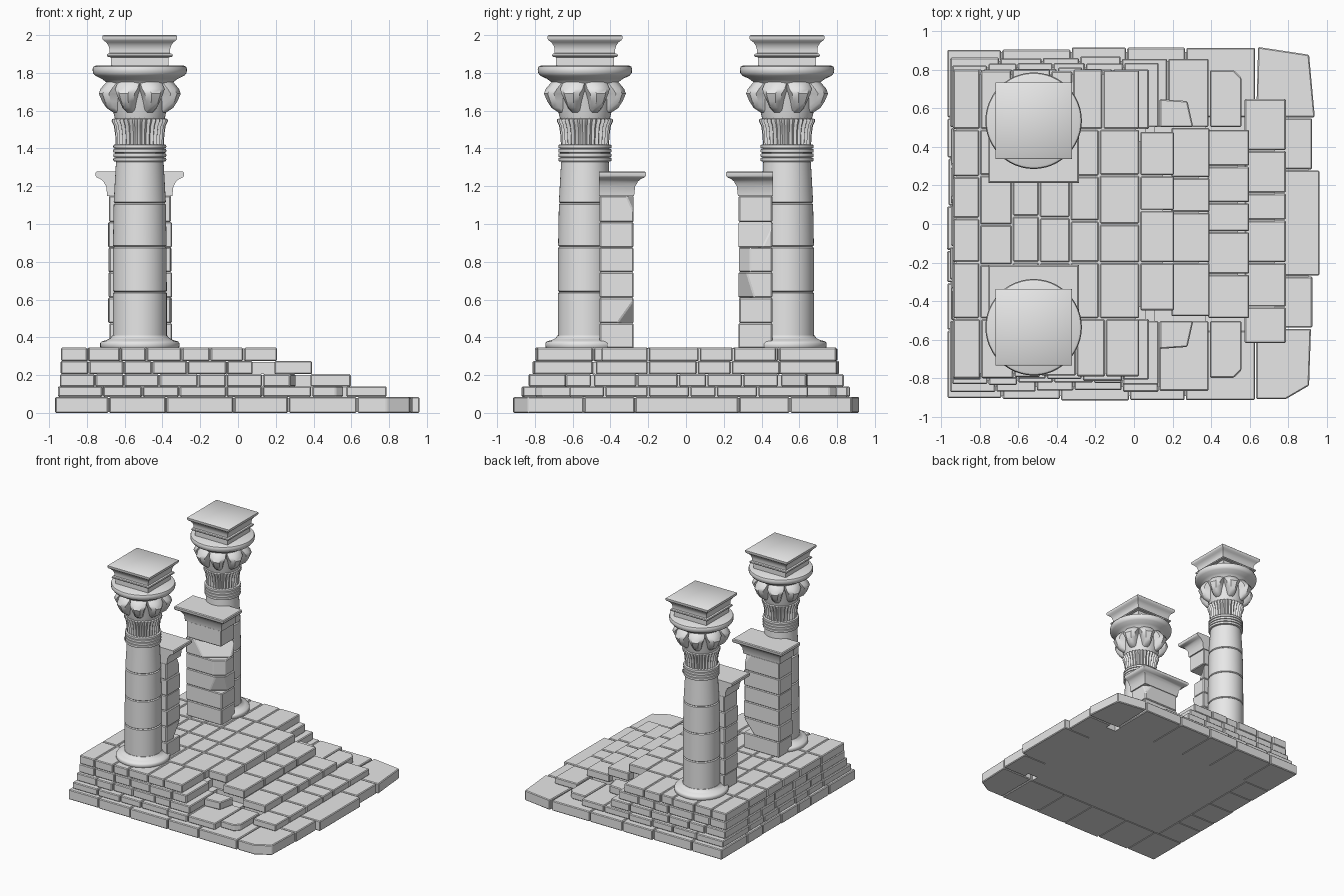
import bpy, bmesh, math, random
from mathutils import Vector

random.seed(4)
cube = bpy.data.objects.get("Cube")
if cube:
    bpy.data.objects.remove(cube)

stone_mat = bpy.data.materials.new("grey stone")
stone_mat.use_nodes = True
GREY = (0.8, 0.8, 0.8, 1)
stone_mat.diffuse_color = GREY
stone_mat.node_tree.nodes["Principled BSDF"].inputs["Base Color"].default_value = GREY


def finish(name, bm, smooth=False):
    bmesh.ops.recalc_face_normals(bm, faces=bm.faces)
    mesh = bpy.data.meshes.new(name)
    bm.to_mesh(mesh)
    bm.free()
    mesh.materials.append(stone_mat)
    obj = bpy.data.objects.new(name, mesh)
    bpy.context.collection.objects.link(obj)
    if smooth:
        bpy.ops.object.select_all(action='DESELECT')
        obj.select_set(True)
        bpy.context.view_layer.objects.active = obj
        bpy.ops.object.shade_smooth_by_angle(angle=math.radians(40))
    return obj


def loft(bm, rings):
    """Skin a stack of equal-length point rings and cap both ends."""
    loops = [[bm.verts.new(p) for p in ring] for ring in rings]
    n = len(loops[0])
    for low, high in zip(loops, loops[1:]):
        for i in range(n):
            j = (i + 1) % n
            bm.faces.new((low[i], low[j], high[j], high[i]))
    bm.faces.new(loops[0][::-1])
    bm.faces.new(loops[-1])


def rect(x0, x1, y0, y1):
    return [(x0, y0), (x1, y0), (x1, y1), (x0, y1)]


def stone(bm, plan, z0, z1, chip=None, bevel=0.006):
    """Add a worn block from a plan outline; chip is a (point, normal) cut."""
    block = bmesh.new()
    centre = sum((Vector(p) for p in plan), Vector((0, 0))) / len(plan)
    inset = [Vector(p) - 0.003 * Vector([math.copysign(1, d) for d in Vector(p) - centre]) for p in plan]
    loft(block, [[(p.x, p.y, z) for p in inset] for z in (z0, z1)])
    if chip:
        cut = bmesh.ops.bisect_plane(block, geom=block.verts[:] + block.edges[:] + block.faces[:],
                                     plane_co=chip[0], plane_no=chip[1], clear_outer=True)
        edges = [e for e in cut["geom_cut"] if isinstance(e, bmesh.types.BMEdge)]
        if edges:
            bmesh.ops.edgeloop_fill(block, edges=edges)
    bmesh.ops.recalc_face_normals(block, faces=block.faces)
    bmesh.ops.bevel(block, geom=block.edges[:], offset=bevel, segments=1, affect='EDGES')
    temp = bpy.data.meshes.new("temp")
    block.to_mesh(temp)
    block.free()
    bm.from_mesh(temp)
    bpy.data.meshes.remove(temp)


def breaks(a, b, n):
    """Uneven divisions between a and b."""
    step = (b - a) / n
    return [a] + [a + step * (i + random.uniform(-0.2, 0.2)) for i in range(1, n)] + [b]


def pairs(values):
    return zip(values, values[1:])


def wear():
    return random.uniform(-0.012, 0.004)


# Stepped platform: name, z range, left x, corner x, tread x range, row y range, tread seams
courses = [
    ("base_course", 0, .085, -.97, .63, .7, .965, .55, .915, [-.54, -.27, .28, .55]),
    ("second_course", .085, .14, -.955, .39, .57, .79, .5, .87, [-.62, -.43, -.2, .02, .16, .38, .65]),
    ("third_course", .14, .205, -.945, .13, .38, .6, .5, .835, [-.49, -.26, -.04, .11, .3, .49]),
    ("fourth_course", .205, .275, -.94, .08, .19, .395, .49, .815, [-.48, -.2, .06, .24, .5]),
    ("top_course", .275, .345, -.94, .03, .03, .21, .49, .8, [-.45, -.2, .07, .25, .48]),
]
for name, z0, z1, left, corner, tread, right, row, edge, seams in courses:
    bm = bmesh.new()
    # front and back rows
    for side in (-1, 1):
        for a, b in pairs(breaks(left, corner, 6 if z0 else 5)):
            y = sorted((side * row, side * (edge + wear())))
            stone(bm, rect(a, b, *y), z0, z1)
    # treads facing the steps, bowed slightly towards the middle
    for a, b in pairs(seams):
        bow = 0.14 * (max(abs(a), abs(b)) - 0.27) if not z0 else 0
        stone(bm, rect(tread, right - bow, a, b), z0, z1)
    # left wall, or the whole floor on the top course
    if name == "top_course":
        for a, b in pairs([left, -.8, -.63, -.49, -.33, -.18, tread]):
            for c, d in pairs([-row, -.2 + wear(), .03 + 4 * wear(), .25 + wear(), row]):
                stone(bm, rect(a, b, c, d), z0, z1)
    else:
        for a, b in pairs(breaks(-row, row, 5)):
            stone(bm, rect(left - wear() / 2, left + .25, a, b), z0, z1)
    # broken corner stones
    if name == "base_course":
        stone(bm, [(.63, .55), (.94, .55), (.91, .88), (.64, .92)], z0, z1)
        stone(bm, [(.63, -.91), (.79, -.91), (.91, -.84), (.92, -.54), (.63, -.54)], z0, z1)
    elif name == "second_course":
        for s in (-1, 1):
            stone(bm, [(x, s * y) for x, y in [(.39, .5), (.56, .5), (.56, .76), (.52, .8), (.39, .8)]], z0, z1)
    elif name == "third_course":
        for s in (-1, 1):
            stone(bm, [(x, s * y) for x, y in [(.13, .5), (.31, .5), (.28, .64), (.13, .65)]], z0, z1)
    finish(name, bm)

    # rubble core behind the joints
    core = bmesh.new()
    low, high = z0 + (0.004 if not z0 else 0), z1 - 0.005
    for plan in (rect(left + .02, right - .06, -row + .06, row - .06),
                 rect(left + .02, corner - .02, -edge + .025, edge - .025)):
        loft(core, [[(x, y, z) for x, y in plan] for z in (low, high)])
    finish(name + "_core", core)

CX, CY = -.52, .535


def circle(cy, r, z, n=48, ribs=0, depth=0.0):
    out = []
    for i in range(n):
        t = math.tau * i / n
        q = r + depth * math.cos(ribs * t)
        out.append((CX + q * math.cos(t), cy + q * math.sin(t), z))
    return out


def lathe(name, cy, profile):
    bm = bmesh.new()
    loft(bm, [circle(cy, r, z) for r, z in profile])
    finish(name, bm, True)


def shaft_profile():
    points = []
    radii = [(.143, .143), (.143, .142), (.142, .138), (.138, .126)]
    for (z0, z1), (r0, r1) in zip(pairs([.4, .64, .88, 1.11, 1.335]), radii):
        points += [(r0 - .008, z0), (r0, z0 + .006), (r1, z1 - .006), (r1 - .008, z1)]
    return points


def band_profile():
    points = []
    for i in range(4):
        z = 1.33 + i * .023
        points += [(.128, z), (.139, z + .003), (.141, z + .011), (.139, z + .02), (.128, z + .0225)]
    return points


for side, label in ((-1, "front"), (1, "back")):
    cy = side * CY
    # column from foot to bell
    lathe(label + "_column_foot", cy, [(.205, .343), (.21, .35), (.21, .368), (.203, .378),
                                       (.175, .386), (.155, .396), (.146, .41)])
    lathe(label + "_column_shaft", cy, shaft_profile())
    lathe(label + "_neck_bands", cy, band_profile())
    bm = bmesh.new()
    loft(bm, [circle(cy, r, z, 192, 32, d) for r, z, d in
              [(.121, 1.415, .006), (.123, 1.47, .007), (.13, 1.52, .007),
               (.142, 1.545, .007), (.142, 1.555, .005), (.13, 1.56, .002)]])
    finish(label + "_neck_reeds", bm, True)
    lathe(label + "_capital_bell", cy, [(.13, 1.55), (.142, 1.6), (.152, 1.68), (.17, 1.745), (.2, 1.768),
                                        (.236, 1.785), (.248, 1.8), (.25, 1.82), (.245, 1.833), (.235, 1.838)])
    # curled leaves around the bell
    bm = bmesh.new()
    for k in range(8):
        t = math.tau * (k + .5) / 8
        out, across = Vector((math.cos(t), math.sin(t), 0)), Vector((-math.sin(t), math.cos(t), 0))
        rings = []
        for z, r, w in [(1.59, .146, .024), (1.615, .185, .032), (1.65, .208, .04), (1.69, .224, .052),
                        (1.715, .212, .064), (1.745, .185, .062), (1.765, .165, .055)]:
            shape = [(.12, -w), (r - .025, -w), (r, -w * .5), (r, w * .5), (r - .025, w), (.12, w)]
            rings.append([Vector((CX, cy, z)) + out * a + across * b for a, b in shape])
        loft(bm, rings)
    finish(label + "_capital_leaves", bm, True)
    # square moulded block on top
    bm = bmesh.new()
    loft(bm, [[(CX + x, cy + y, z) for x, y in rect(-h, h, -h, h)] for h, z in
              [(.153, 1.83), (.153, 1.882), (.172, 1.886), (.175, 1.893), (.172, 1.9), (.16, 1.904),
               (.16, 1.925), (.166, 1.945), (.178, 1.962), (.192, 1.972), (.198, 1.98), (.198, 1.995), (.192, 2)]])
    finish(label + "_abacus", bm, True)

    # pier of chipped blocks beside the column
    inner, outer = side * .275, side * .46
    if side < 0:
        chips = {1: ((-.36, inner - .045, .53), (.6, .7, -.5)), 5: ((-.36, inner - .02, 1.11), (.5, .8, .35))}
    else:
        chips = {i: ((-.36, inner + d, .75), (.6, -.8, s)) for i, d, s in ((2, .035, -.25), (3, .06, 0), (4, .06, .4))}
    bm = bmesh.new()
    for i, (z0, z1) in enumerate(pairs([.343, .475, .61, .745, .875, 1.01, 1.15])):
        y = sorted((inner - side * wear() / 3, outer))
        stone(bm, rect(-.69 - wear() / 2, -.347 + wear() / 2, *y), z0, z1, chips.get(i))
    finish(label + "_pier", bm)
    # flared pier cap, flush on the column side
    bm = bmesh.new()
    loft(bm, [[(x, y, z) for x, y in rect(CX - .172 - d, CX + .172 + d, side * (.275 - d), outer)] for d, z in
              [(0, 1.147), (.006, 1.2), (.014, 1.212), (.02, 1.225), (.036, 1.238), (.055, 1.246),
               (.062, 1.255), (.062, 1.272), (.056, 1.278)]])
    finish(label + "_pier_cap", bm, True)
